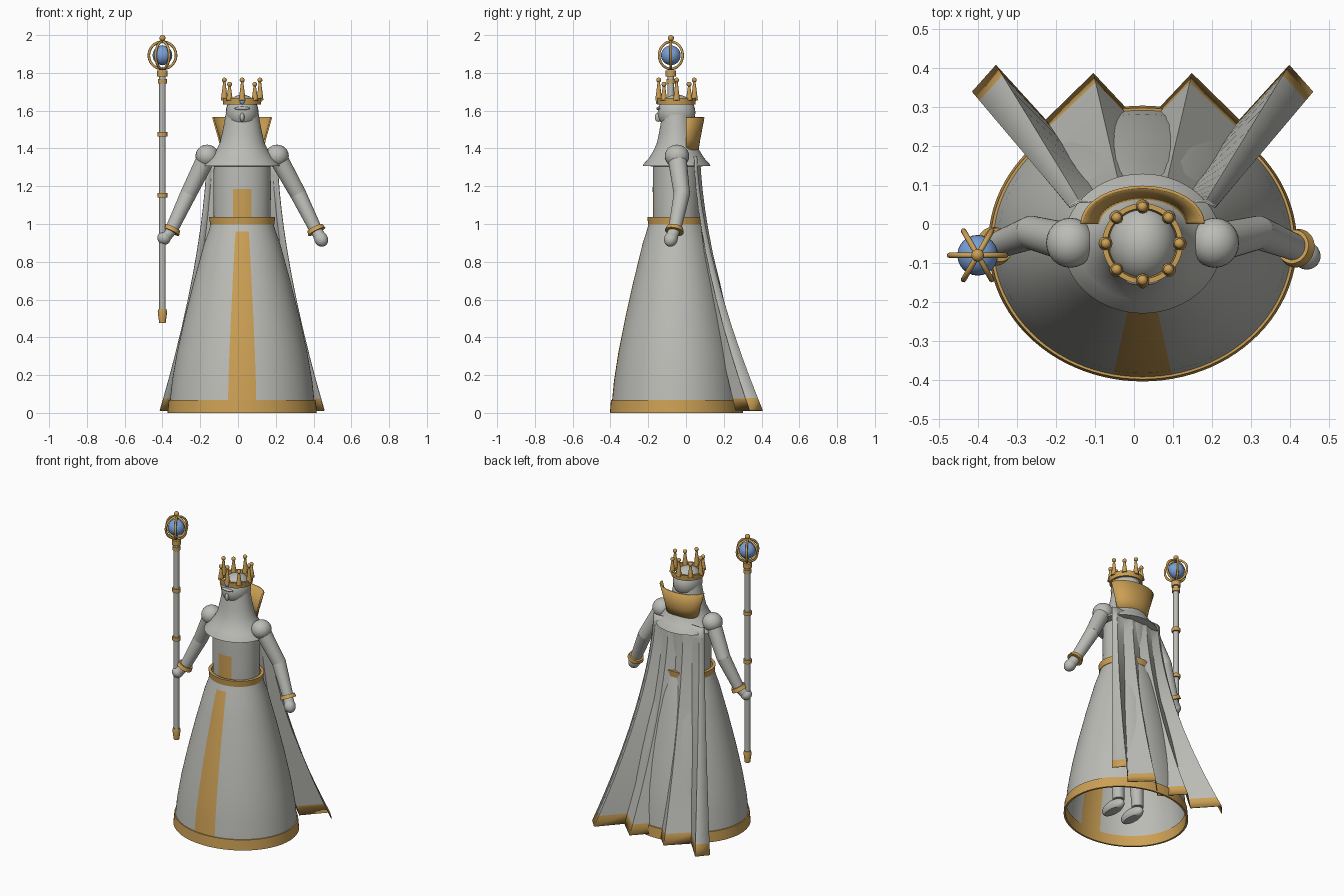
import bpy, bmesh, math
from mathutils import Vector, Matrix

if "Cube" in bpy.data.objects:
    bpy.data.objects.remove(bpy.data.objects["Cube"])

CX, CY = 0.022, -0.05          # body axis


def mat(name, rgb):
    m = bpy.data.materials.new(name)
    m.diffuse_color = (*rgb, 1)
    m.use_nodes = True
    m.node_tree.nodes["Principled BSDF"].inputs["Base Color"].default_value = m.diffuse_color
    return m


GREY = mat("grey", (0.5, 0.5, 0.47))
GOLD = mat("gold", (0.60, 0.35, 0.09))
BLUE = mat("blue", (0.19, 0.35, 0.68))


def finish(name, bm, *mats, rule=None, angle=35, thick=0):
    bmesh.ops.recalc_face_normals(bm, faces=bm.faces)
    for f in bm.faces:
        f.smooth = True
        f.material_index = int(rule(f.calc_center_median())) if rule else 0
    me = bpy.data.meshes.new(name)
    bm.to_mesh(me)
    bm.free()
    me.set_sharp_from_angle(angle=math.radians(angle))
    for m in mats:
        me.materials.append(m)
    ob = bpy.data.objects.new(name, me)
    bpy.context.collection.objects.link(ob)
    if thick:
        s = ob.modifiers.new("thickness", 'SOLIDIFY')
        s.thickness, s.offset = thick, 0
    return ob


def grid(bm, rows, closed=False):
    rows = [[bm.verts.new(p) for p in r] for r in rows]
    n = len(rows[0])
    for a, b in zip(rows, rows[1:]):
        for i in range(n if closed else n - 1):
            j = (i + 1) % n
            bm.faces.new((a[i], a[j], b[j], b[i]))


def lathe(name, prof, *mats, ratio=1.0, c=(CX, CY), n=96, rule=None, loop=False, **kw):
    """Turn (radius, z) points around an upright axis, squashed in y by ratio."""
    bm = bmesh.new()
    prof = prof + prof[:1] if loop else prof
    grid(bm, [[(c[0] + r * math.cos(2 * math.pi * i / n),
                c[1] + r * ratio * math.sin(2 * math.pi * i / n), z)
               for i in range(n)] for r, z in prof], True)
    bmesh.ops.remove_doubles(bm, verts=bm.verts, dist=1e-5)
    return finish(name, bm, *mats, rule=rule, **kw)


def ball(bm, p, size, rot=None):
    size = (size,) * 3 if isinstance(size, float) else size
    m = Matrix.Translation(p) @ (rot or Matrix()) @ Matrix.Diagonal((*size, 1))
    bmesh.ops.create_uvsphere(bm, u_segments=24, v_segments=14, radius=1, matrix=m)


def rod(bm, a, b, ra, rb, seg=24):
    a, b = Vector(a), Vector(b)
    m = Matrix.Translation((a + b) / 2) @ (b - a).to_track_quat('Z', 'Y').to_matrix().to_4x4()
    bmesh.ops.create_cone(bm, cap_ends=True, segments=seg, radius1=ra, radius2=rb,
                          depth=(b - a).length, matrix=m)


def front_angle(p):
    return abs(math.degrees(math.atan2(p.x - CX, -(p.y - CY) / 0.89)))


# Skirt with a gold front panel, and its hem band
lathe("skirt", [(0.155, 1.03), (0.166, 1.0), (0.178, 0.96), (0.20, 0.9), (0.23, 0.79),
                (0.255, 0.7), (0.305, 0.5), (0.345, 0.32), (0.371, 0.17), (0.388, 0.01)],
      GREY, GOLD, ratio=0.893, rule=lambda p: p.z < 0.96 and front_angle(p) < 12.5)
lathe("skirt_hem", [(0.382, 0.0), (0.395, 0.0), (0.389, 0.068), (0.376, 0.068)],
      GOLD, ratio=0.893, loop=True)

# Torso with a gold front panel, belt
lathe("torso", [(0.15, 1.0), (0.152, 1.185), (0.15, 1.32)], GREY, GOLD, ratio=0.83,
      rule=lambda p: p.z < 1.185 and front_angle(p) < 21)
lathe("belt", [(0.155, 0.998), (0.17, 0.998), (0.175, 1.038), (0.155, 1.038)],
      GOLD, ratio=0.885, loop=True)

# Shoulder mantle running up into the neck
lathe("mantle", [(0.14, 1.305), (0.203, 1.308), (0.2, 1.316), (0.165, 1.35), (0.138, 1.39),
                 (0.118, 1.43), (0.106, 1.48), (0.096, 1.53), (0.088, 1.58)],
      GREY, ratio=0.88)

# Head and face
bm = bmesh.new()
ball(bm, (CX, CY, 1.59), (0.087, 0.1, 0.095))
ball(bm, (CX, CY - 0.095, 1.612), (0.042, 0.012, 0.009))
ball(bm, (CX, CY - 0.097, 1.565), (0.012, 0.018, 0.024))
finish("head", bm, GREY)

# Crown: band, eight knobbed spikes, gem
lathe("crown_band", [(0.086, 1.632), (0.1, 1.632), (0.103, 1.668), (0.09, 1.668)],
      GOLD, n=48, loop=True)
bm = bmesh.new()
for k in range(8):
    a = k * math.pi / 4
    top = 1.762 if k % 2 == 0 else 1.74
    d = Vector((math.cos(a), math.sin(a), 0))
    o = Vector((CX, CY, 0))
    rod(bm, o + d * 0.095 + Vector((0, 0, 1.655)), o + d * 0.094 + Vector((0, 0, top)),
        0.018, 0.005, 12)
    ball(bm, o + d * 0.094 + Vector((0, 0, top)), 0.013)
finish("crown_spikes", bm, GOLD)
bm = bmesh.new()
ball(bm, (CX, CY - 0.1, 1.648), (0.013, 0.01, 0.015))
finish("crown_gem", bm, BLUE)

# Tall collar behind the head
bm = bmesh.new()
grid(bm, [[(CX + rx * math.cos(math.pi * i / 32), ry * math.sin(math.pi * i / 32), z)
           for i in range(33)]
          for rx, ry, z in ((0.108, 0.062, 1.385), (0.122, 0.072, 1.45), (0.155, 0.094, 1.565))])
finish("collar", bm, GOLD, thick=0.008)

# Pleated cape flaring out to a gold zigzag hem
half = [(0.0, 0.25), (0.126, 0.384), (0.248, 0.265), (0.375, 0.405), (0.435, 0.337)]
hem = [(-x, y) for x, y in half[:0:-1]] + half
rows = []
for z in (1.36, 1.28, 1.18, 1.08, 0.98, 0.86, 0.74, 0.6, 0.45, 0.3, 0.18, 0.078, 0.012):
    f = ((1.36 - z) / 1.348) ** 1.6
    row = []
    for x, y in hem:
        tx = x * 0.43
        ty = 0.07 - 0.8 * tx * tx + 0.1 * (y - 0.33)
        row.append((CX + tx + (x - tx) * f, ty + (y - ty) * f, z))
    rows.append(row)
bm = bmesh.new()
grid(bm, rows)
finish("cape", bm, GREY, GOLD, rule=lambda p: p.z < 0.078, angle=25, thick=0.005)

# Arms: puffed shoulder, sleeve, gold cuff, hand
STAFF = Vector((-0.4, -0.08, 0))
for side, elbow, wrist, hand in (
        ("staff", (-0.262, -0.022, 1.16), (-0.352, -0.055, 0.97), (-0.392, -0.078, 0.925)),
        ("free", (0.318, -0.022, 1.16), (0.412, -0.06, 0.97), (0.44, -0.08, 0.92))):
    s = -1 if side == "staff" else 1
    shoulder = Vector((CX + s * 0.185, CY + 0.002, 1.36))
    elbow, wrist, hand = Vector(elbow), Vector(wrist), Vector(hand)
    bm = bmesh.new()
    ball(bm, shoulder, (0.062, 0.064, 0.06))
    rod(bm, shoulder, elbow, 0.05, 0.043)
    ball(bm, elbow, 0.043)
    rod(bm, elbow, wrist, 0.043, 0.034)
    finish(side + "_arm", bm, GREY)
    d = (wrist - elbow).normalized()
    bm = bmesh.new()
    rod(bm, wrist - d * 0.012, wrist + d * 0.012, 0.044, 0.05, 32)
    finish(side + "_cuff", bm, GOLD)
    bm = bmesh.new()
    rot = (hand - wrist).to_track_quat('Z', 'Y').to_matrix().to_4x4()
    rod(bm, wrist, hand, 0.03, 0.033)
    ball(bm, hand, (0.036, 0.036, 0.042) if s > 0 else (0.036, 0.036, 0.034), rot)
    finish(side + "_hand", bm, GREY)

# Staff: shaft, gold rings and ferrule, caged orb
c = (STAFF.x, STAFF.y)
lathe("staff_shaft", [(0, 0.5), (0.017, 0.5), (0.017, 1.81), (0, 1.81)], GREY, c=c, n=24)
lathe("staff_ferrule", [(0, 0.475), (0.017, 0.475), (0.025, 0.535), (0.021, 0.55), (0, 0.55)],
      GOLD, c=c, n=24)
for i, (z, h, r) in enumerate(((1.152, 0.012, 0.026), (1.475, 0.012, 0.026),
                               (1.755, 0.012, 0.024), (1.797, 0.016, 0.028))):
    lathe(f"staff_ring_{i + 1}", [(0, z - h), (r, z - h), (r, z + h), (0, z + h)],
          GOLD, c=c, n=24)
bm = bmesh.new()
ball(bm, (*c, 1.893), 0.052)
finish("orb", bm, BLUE)
for k in range(3):
    a = k * math.pi / 3
    u = Vector((math.cos(a), math.sin(a), 0))
    w = Vector((-u.y, u.x, 0))
    bm = bmesh.new()
    rows = []
    for i in range(41):
        t = 2 * math.pi * i / 40
        d = u * math.cos(t) + Vector((0, 0, math.sin(t)))
        rows.append([STAFF + Vector((0, 0, 1.893)) + d * (0.072 + 0.007 * math.cos(q))
                     + w * 0.007 * math.sin(q) for q in (j * math.pi / 4 for j in range(8))])
    grid(bm, rows, True)
    bmesh.ops.remove_doubles(bm, verts=bm.verts, dist=1e-5)
    finish(f"orb_cage_{k + 1}", bm, GOLD, angle=60)
bm = bmesh.new()
ball(bm, (*c, 1.984), 0.016)
finish("staff_finial", bm, GOLD)

# Legs and boots under the skirt
for name, s in (("left", 1), ("right", -1)):
    x = CX + s * 0.075
    bm = bmesh.new()
    rod(bm, (x, CY, 0.95), (x, CY, 0.5), 0.065, 0.05)
    ball(bm, (x, CY, 0.5), 0.05)
    rod(bm, (x, CY, 0.5), (x, CY + 0.02, 0.08), 0.05, 0.036)
    finish(name + "_leg", bm, GREY)
    bm = bmesh.new()
    ball(bm, (x, CY - 0.03, 0.05), (0.04, 0.095, 0.045))
    for v in bm.verts:
        v.co.z = max(v.co.z, 0.02)
    finish(name + "_boot", bm, GREY)
